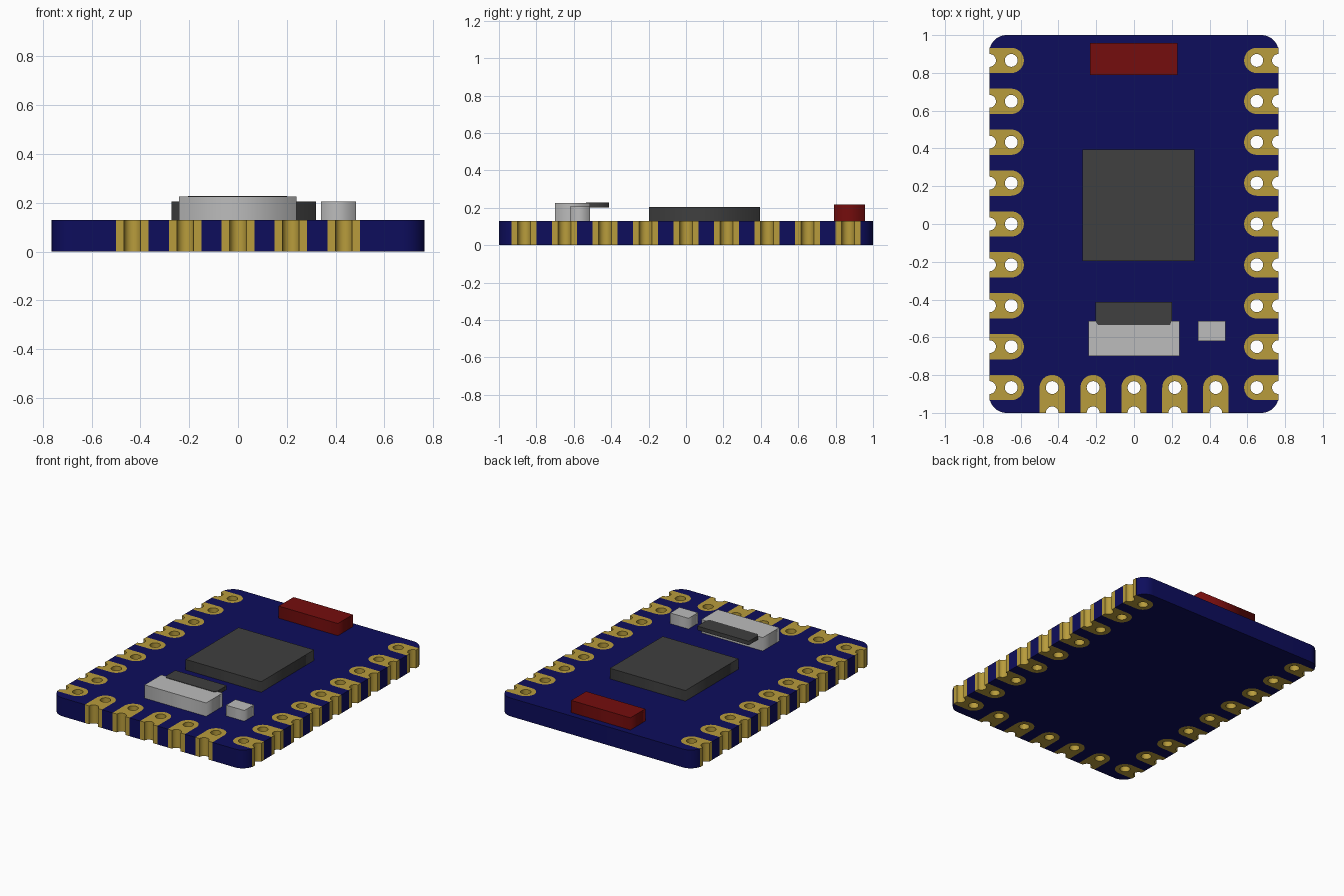
import bpy, bmesh, math
from mathutils import Matrix, Vector

if "Cube" in bpy.data.objects:
    bpy.data.objects.remove(bpy.data.objects["Cube"])

# Main sizes
HX, HY, THICK = 0.765, 1.0, 0.13
CORNER = 0.09
PITCH = 0.2165
PAD_R, HOLE_R = 0.067, 0.034
SIDE_DEPTH, FRONT_DEPTH = 0.115, 0.134


def material(name, rgb):
    m = bpy.data.materials.new(name)
    m.use_nodes = True
    m.diffuse_color = (*rgb, 1)
    m.node_tree.nodes["Principled BSDF"].inputs["Base Color"].default_value = (*rgb, 1)
    return m


blue = material("board blue", (0.004, 0.004, 0.107))
gold = material("contact gold", (0.48, 0.333, 0.045))
dark = material("chip dark grey", (0.05, 0.05, 0.05))
grey = material("metal light grey", (0.503, 0.503, 0.503))
red = material("part red", (0.178, 0.004, 0.004))


def arc(cx, cy, r, a0, a1, n):
    angles = [math.radians(a0 + (a1 - a0) * i / n) for i in range(n + 1)]
    return [(cx + r * math.cos(a), cy + r * math.sin(a)) for a in angles]


def prism_mesh(name, loops, z0, z1, mat):
    """Extrude a flat outline; further loops become holes."""
    curve = bpy.data.curves.new(name + "_outline", "CURVE")
    curve.dimensions, curve.fill_mode = "2D", "BOTH"
    curve.extrude = (z1 - z0) / 2
    for pts in loops:
        spline = curve.splines.new("POLY")
        spline.points.add(len(pts) - 1)
        for p, (x, y) in zip(spline.points, pts):
            p.co = (x, y, 0, 1)
        spline.use_cyclic_u = True
    temp = bpy.data.objects.new(name + "_outline", curve)
    bpy.context.collection.objects.link(temp)
    graph = bpy.context.evaluated_depsgraph_get()
    mesh = bpy.data.meshes.new_from_object(temp.evaluated_get(graph))
    bpy.data.objects.remove(temp)
    bpy.data.curves.remove(curve)
    mesh.name = name
    bm = bmesh.new()
    bm.from_mesh(mesh)
    bmesh.ops.remove_doubles(bm, verts=bm.verts, dist=1e-5)
    bmesh.ops.translate(bm, verts=bm.verts, vec=(0, 0, (z0 + z1) / 2))
    bmesh.ops.recalc_face_normals(bm, faces=bm.faces)
    bm.to_mesh(mesh)
    bm.free()
    mesh.materials.clear()
    mesh.materials.append(mat)
    return mesh


def place(name, mesh, matrix=Matrix()):
    ob = bpy.data.objects.new(name, mesh)
    bpy.context.collection.objects.link(ob)
    ob.matrix_world = matrix
    return ob


def box(name, x0, x1, y0, y1, z0, z1, mat):
    pts = [(x0, y0), (x1, y0), (x1, y1), (x0, y1)]
    return place(name, prism_mesh(name, [pts], z0, z1, mat))


def pad_shape(depth):
    """U outline from the board edge inwards (+y)."""
    return [(-PAD_R, 0)] + arc(0, depth, PAD_R, 180, 0, 20) + [(PAD_R, 0)]


def pad_mesh(name, depth):
    notch = arc(0, 0, HOLE_R, 0, 180, 14)
    hole = arc(0, depth, HOLE_R, 0, 360, 24)[:-1]
    return prism_mesh(name, [pad_shape(depth) + notch, hole], 0, THICK, gold)


def edge_frame(x, y, turn):
    return Matrix.Translation((x, y, 0)) @ Matrix.Rotation(math.radians(turn), 4, "Z")


# Pad frames, counter-clockwise round the board
front = [edge_frame(i * PITCH, -HY, 0) for i in range(-2, 3)]
left = [edge_frame(HX, i * PITCH, 90) for i in range(-4, 5)]
right = [edge_frame(-HX, -i * PITCH, 270) for i in range(-4, 5)]


def pockets(frames, depth):
    return [tuple((f @ Vector((x, y, 0)))[:2]) for f in frames for x, y in pad_shape(depth)]


# Board with rounded corners and a pocket for every pad
cx, cy = HX - CORNER, HY - CORNER
outline = (arc(-cx, -cy, CORNER, 195, 270, 10) + pockets(front, FRONT_DEPTH)
           + arc(cx, -cy, CORNER, 270, 345, 10) + pockets(left, SIDE_DEPTH)
           + arc(cx, cy, CORNER, 15, 90, 10) + arc(-cx, cy, CORNER, 90, 165, 10)
           + pockets(right, SIDE_DEPTH))
rounded = [place("board", prism_mesh("board", [outline], 0, THICK, blue))]

# Gold edge contacts
side_pad = pad_mesh("side_pad", SIDE_DEPTH)
front_pad = pad_mesh("front_pad", FRONT_DEPTH)
for label, frames, mesh in (("front", front, front_pad), ("left", left, side_pad),
                            ("right", right, side_pad)):
    for i, f in enumerate(frames):
        rounded.append(place(f"{label}_pad_{i + 1}", mesh, f))

# Smooth the curved walls only
bpy.ops.object.select_all(action="DESELECT")
for ob in rounded:
    ob.select_set(True)
bpy.context.view_layer.objects.active = rounded[0]
bpy.ops.object.shade_smooth_by_angle(angle=math.radians(30))
bpy.ops.object.select_all(action="DESELECT")

# Surface parts
box("main_chip", -0.272, 0.32, -0.197, 0.395, THICK, 0.205, dark)
box("red_component", -0.234, 0.23, 0.79, 0.957, THICK, 0.216, red)
box("connector_body", -0.242, 0.24, -0.70, -0.514, THICK, 0.225, grey)
box("small_component", 0.34, 0.484, -0.62, -0.514, THICK, 0.206, grey)

# Connector latch with a narrower tongue over the body
latch = [(-0.19, -0.535), (0.19, -0.535), (0.2, -0.514), (0.2, -0.412),
         (-0.204, -0.412), (-0.204, -0.514)]
place("connector_latch", prism_mesh("connector_latch", [latch], 0.2, 0.228, dark))
